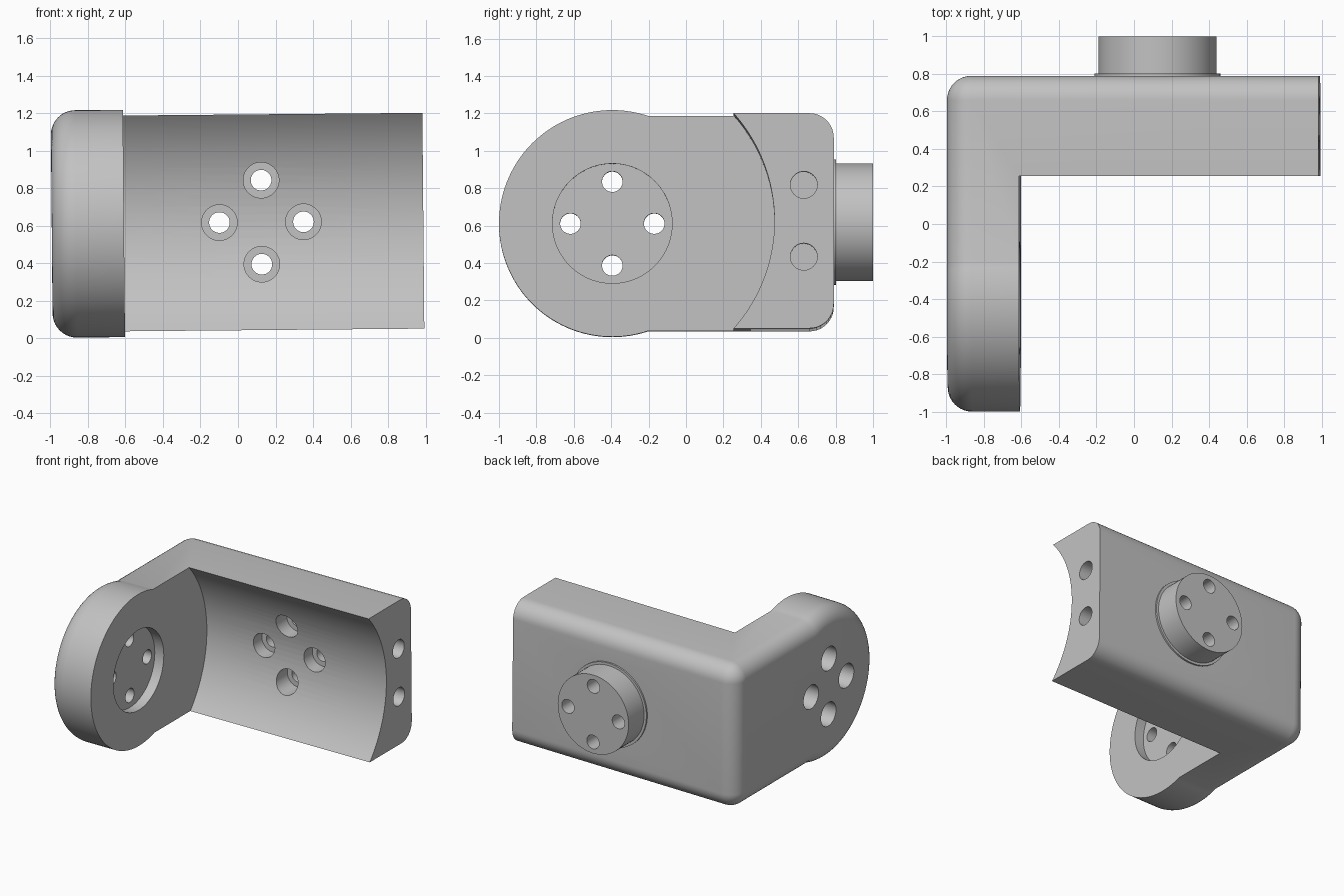
import bpy, bmesh, math
from mathutils import Matrix, Vector

default = bpy.data.objects.get("Cube")
if default:
    bpy.data.objects.remove(default, do_unlink=True)

# Main dimensions
ZC = 0.617                       # height of the bore axes
YC, R_EYE = -0.394, 0.606        # round end of the cheek
HALF, Y_BACK = 0.575, 0.79       # half height and back face of the block
X_OUT, X_IN, X_END = -0.993, -0.608, 0.988
FILLET, TILT = 0.13, -0.009
X_BOSS = 0.125
BOLT_CIRCLE, R_BOLT, R_BORE = 0.224, 0.055, 0.095

grey = bpy.data.materials.new("Light grey metal")
grey.use_nodes = True
colour = (0.54, 0.54, 0.54, 1)
grey.diffuse_color = colour
grey.node_tree.nodes["Principled BSDF"].inputs["Base Color"].default_value = colour


def new_object(name, bm):
    bmesh.ops.recalc_face_normals(bm, faces=bm.faces)
    mesh = bpy.data.meshes.new(name)
    bm.to_mesh(mesh)
    bm.free()
    mesh.materials.append(grey)
    obj = bpy.data.objects.new(name, mesh)
    bpy.context.collection.objects.link(obj)
    return obj


def cylinder(name, axis, start, end, centre, radius, sides=48):
    """Cylinder along X or Y; centre gives the other horizontal coordinate and z."""
    bm = bmesh.new()
    middle = (start + end) / 2
    if axis == "X":
        turn = Matrix.Rotation(math.pi / 2, 4, "Y")
        place = Vector((middle, *centre))
    else:
        turn = Matrix.Rotation(math.pi / 2, 4, "X")
        place = Vector((centre[0], middle, centre[1]))
    bmesh.ops.create_cone(bm, cap_ends=True, segments=sides, radius1=radius,
                          radius2=radius, depth=abs(end - start),
                          matrix=Matrix.Translation(place) @ turn)
    return new_object(name, bm)


def arc(y, z, radius, a, b, steps):
    return [(y + radius * math.cos(a + (b - a) * i / steps),
             z + radius * math.sin(a + (b - a) * i / steps)) for i in range(steps + 1)]


def outline(d):
    """Side outline, round at the front and with rounded back corners, inset by d."""
    join = math.asin((HALF - d) / (R_EYE - d))
    corner = max(FILLET - d, 0.002)
    y, rise = Y_BACK - FILLET, HALF - FILLET
    return (arc(YC, ZC, R_EYE - d, join, 2 * math.pi - join, 72)
            + arc(y, ZC - rise, corner, -math.pi / 2, 0, 10)
            + arc(y, ZC + rise, corner, 0, math.pi / 2, 10))


def apply_boolean(obj, tool, operation):
    mod = obj.modifiers.new(operation.title(), "BOOLEAN")
    mod.operation, mod.solver, mod.object = operation, "EXACT", tool
    bpy.context.view_layer.objects.active = obj
    bpy.ops.object.modifier_apply(modifier=mod.name)
    bpy.data.objects.remove(tool, do_unlink=True)


# Bracket body: loft of the outline with a filleted outer edge
bm = bmesh.new()
rings = []
for i in range(10, -1, -1):
    t = i / 10 * math.pi / 2
    inset = FILLET * (1 - math.cos(t))
    x = X_OUT + FILLET * (1 - math.sin(t))
    rings.append([bm.verts.new((x, y, z)) for y, z in outline(inset)])
rings.append([bm.verts.new((X_END, y, z)) for y, z in outline(0)])
for a, b in zip(rings, rings[1:]):
    for i in range(len(a)):
        j = (i + 1) % len(a)
        bm.faces.new((a[i], a[j], b[j], b[i]))
bm.faces.new(rings[0])
bm.faces.new(rings[-1])
body = new_object("bracket", bm)

# Concave clearance that leaves the cheek and the curved block
apply_boolean(body, cylinder("clearance", "X", X_IN, 1.3, (YC, ZC), 0.867, 128), "DIFFERENCE")

# Collar and boss on the back
apply_boolean(body, cylinder("collar", "Y", 0.7, 0.803, (X_BOSS, ZC), 0.335, 72), "UNION")
apply_boolean(body, cylinder("boss", "Y", 0.68, 1.0, (X_BOSS, ZC), 0.315, 72), "UNION")

# Shallow round recess on the inside of the cheek
apply_boolean(body, cylinder("recess", "X", X_IN - 0.08, -0.4, (YC, ZC), 0.32, 72), "DIFFERENCE")

# Four counterbored bolt holes in the cheek and four through the boss
for k in range(4):
    u = BOLT_CIRCLE * math.cos(k * math.pi / 2)
    v = BOLT_CIRCLE * math.sin(k * math.pi / 2)
    cheek, boss = (YC + u, ZC + v), (X_BOSS + u, ZC + v)
    for tool in (cylinder("cheek_bore", "X", -1.2, X_OUT + 0.14, cheek, R_BORE),
                 cylinder("cheek_hole", "X", -1.3, -0.5, cheek, R_BOLT),
                 cylinder("boss_bore", "Y", 0.1, 0.58, boss, R_BORE),
                 cylinder("boss_hole", "Y", 0.0, 1.2, boss, R_BOLT)):
        apply_boolean(body, tool, "DIFFERENCE")

# Two blind holes in the end face
for side in (-1, 1):
    apply_boolean(body, cylinder("end_hole", "X", X_END - 0.28, 1.2,
                                 (0.63, ZC + 0.192 * side), 0.072), "DIFFERENCE")

# Slight lean of the whole part
pivot = Matrix.Translation((0, 0, ZC))
body.data.transform(pivot @ Matrix.Rotation(TILT, 4, "Y") @ pivot.inverted())

bpy.ops.object.select_all(action="DESELECT")
body.select_set(True)
bpy.context.view_layer.objects.active = body
bpy.ops.object.shade_smooth_by_angle(angle=math.radians(30))
